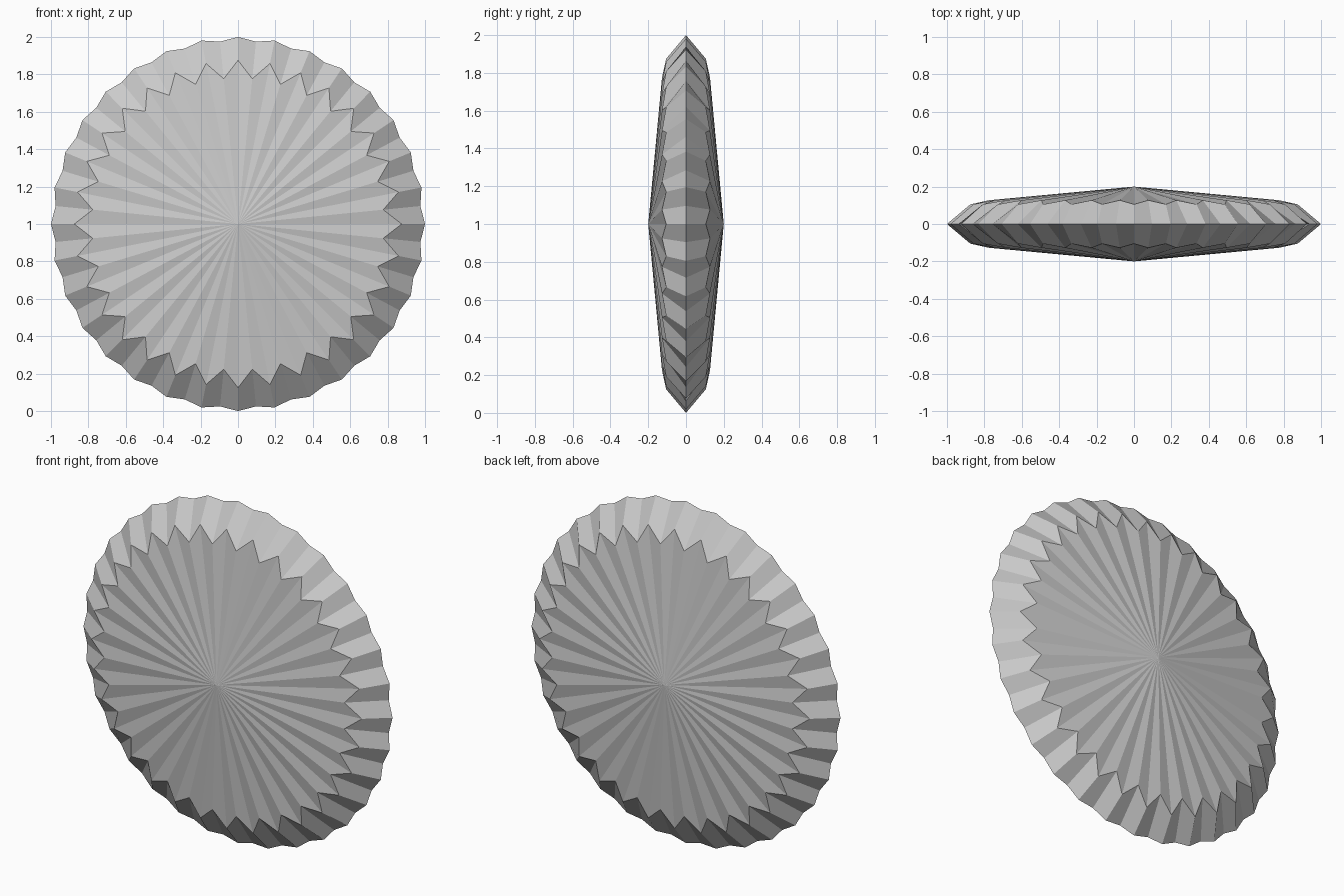
import bpy, bmesh
from math import sin, cos, pi

cube = bpy.data.objects.get("Cube")
if cube:
    bpy.data.objects.remove(cube, do_unlink=True)

# Plain grey material
grey = bpy.data.materials.new("plain grey")
grey.use_nodes = True
colour = (0.6, 0.6, 0.6, 1)
grey.diffuse_color = colour
grey.node_tree.nodes["Principled BSDF"].inputs["Base Color"].default_value = colour

FLUTES = 32
COUNT = FLUTES * 2
HALF_DEPTH = 0.2

bm = bmesh.new()


def ring(ridge_radius, valley_radius, ridge_y, valley_y):
    """Ring of vertices alternating between ridges and valleys."""
    verts = []
    for i in range(COUNT):
        a = 2 * pi * i / COUNT
        r, y = (valley_radius, valley_y) if i % 2 else (ridge_radius, ridge_y)
        verts.append(bm.verts.new((r * sin(a), y, 1 + r * cos(a))))
    return verts


# Scalloped rim shared by both sides
rim = ring(1.0, 0.98, 0, 0)

# Fluted bevel and shallow cone on the front and the back
for side in (-1, 1):
    crown = ring(0.875, 0.78, side * 0.105, side * 0.127)
    apex = bm.verts.new((0, side * HALF_DEPTH, 1))
    for i in range(COUNT):
        j = (i + 1) % COUNT
        bm.faces.new((rim[i], rim[j], crown[j], crown[i]))
        bm.faces.new((crown[i], crown[j], apex))

bmesh.ops.recalc_face_normals(bm, faces=bm.faces)
mesh = bpy.data.meshes.new("fluted_disc")
bm.to_mesh(mesh)
bm.free()
mesh.materials.append(grey)
disc = bpy.data.objects.new("fluted_disc", mesh)
bpy.context.collection.objects.link(disc)
